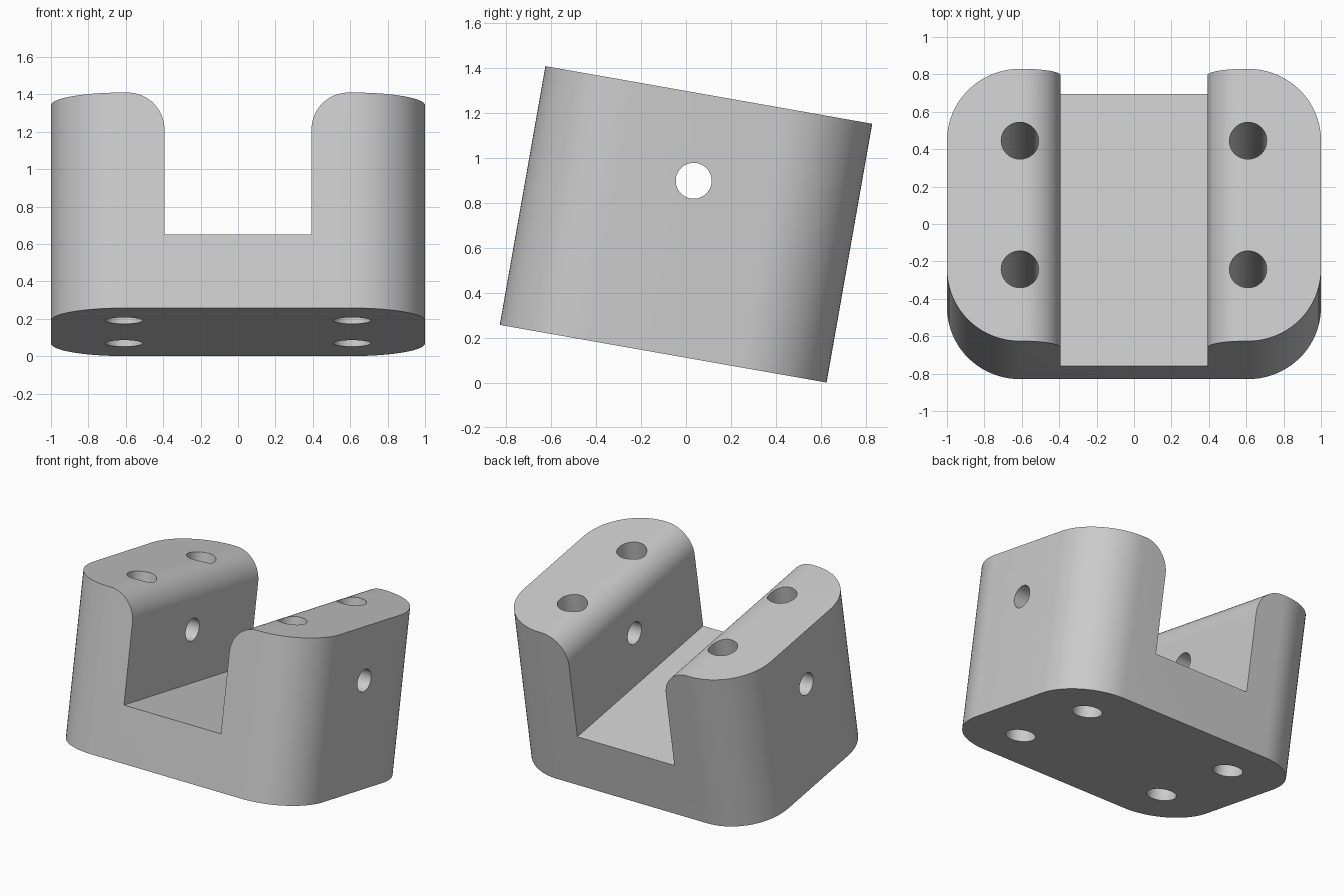
import bpy, bmesh
from math import sin, cos, pi, radians
from mathutils import Matrix, Vector

if "Cube" in bpy.data.objects:
    bpy.data.objects.remove(bpy.data.objects["Cube"])

# Block dimensions (half sizes), before the tilt
HX, HY, HZ = 1.0, 0.739, 0.585
CORNER = 0.39
SLOT, FLOOR, LIP = 0.393, -0.187, 0.2
TILT = Matrix.Translation((0, 0, 0.705)) @ Matrix.Rotation(radians(-10), 4, "X")

grey = bpy.data.materials.new("light grey")
grey.use_nodes = True
colour = (0.6, 0.6, 0.6, 1)
grey.diffuse_color = colour
grey.node_tree.nodes["Principled BSDF"].inputs["Base Color"].default_value = colour


def arc(cx, cy, r, start, end, steps=20):
    angles = [radians(start + (end - start) * i / steps) for i in range(steps + 1)]
    return [(cx + r * cos(a), cy + r * sin(a)) for a in angles]


def prism(name, outline, half, axis="Z"):
    """Extrude a closed 2D outline symmetrically along an axis."""
    place = {"Z": lambda u, v, w: (u, v, w),
             "Y": lambda u, v, w: (u, w, v),
             "X": lambda u, v, w: (w, u, v)}[axis]
    bm = bmesh.new()
    face = bm.faces.new([bm.verts.new(place(u, v, -half)) for u, v in outline])
    grown = bmesh.ops.extrude_face_region(bm, geom=[face])["geom"]
    verts = [g for g in grown if isinstance(g, bmesh.types.BMVert)]
    bmesh.ops.translate(bm, verts=verts, vec=Vector(place(0, 0, 2 * half)))
    bmesh.ops.recalc_face_normals(bm, faces=bm.faces[:])
    mesh = bpy.data.meshes.new(name)
    bm.to_mesh(mesh)
    bm.free()
    mesh.materials.append(grey)
    obj = bpy.data.objects.new(name, mesh)
    bpy.context.collection.objects.link(obj)
    return obj


# Block with four rounded upright corners
ix, iy = HX - CORNER, HY - CORNER
block_outline = []
for i, (sx, sy) in enumerate([(1, 1), (-1, 1), (-1, -1), (1, -1)]):
    block_outline += arc(sx * ix, sy * iy, CORNER, 90 * i, 90 * i + 90)
block = prism("clevis_block", block_outline, HZ)

# Slot cutter, flared at the top so the inner edges come out rounded
flare = arc(SLOT + LIP, HZ - LIP, LIP, 180, 90)
side = [(SLOT, FLOOR)] + flare + [(SLOT + LIP, HZ + LIP)]
slot_outline = side + [(-x, z) for x, z in reversed(side)]
cutters = [prism("slot_cutter", slot_outline, HY * 2, "Y")]

# Four bolt holes concentric with the corners, and one pin hole across
for sx in (-1, 1):
    for sy in (-1, 1):
        circle = arc(sx * ix, sy * iy, 0.1, 0, 360, 48)[:-1]
        cutters.append(prism("bolt_hole_cutter", circle, HZ * 2))
pin = arc(0, 0.197, 0.08, 0, 360, 48)[:-1]
cutters.append(prism("pin_hole_cutter", pin, HX * 2, "X"))

bpy.context.view_layer.objects.active = block
for cutter in cutters:
    cutter.hide_render = True
    cut = block.modifiers.new(cutter.name, "BOOLEAN")
    cut.operation = "DIFFERENCE"
    cut.solver = "EXACT"
    cut.object = cutter
    bpy.ops.object.modifier_apply(modifier=cut.name)
    bpy.data.objects.remove(cutter)

# Tilt the block, then smooth its curved faces
block.data.transform(TILT)
for obj in bpy.context.selected_objects:
    obj.select_set(False)
block.select_set(True)
bpy.ops.object.shade_smooth_by_angle(angle=radians(25))
